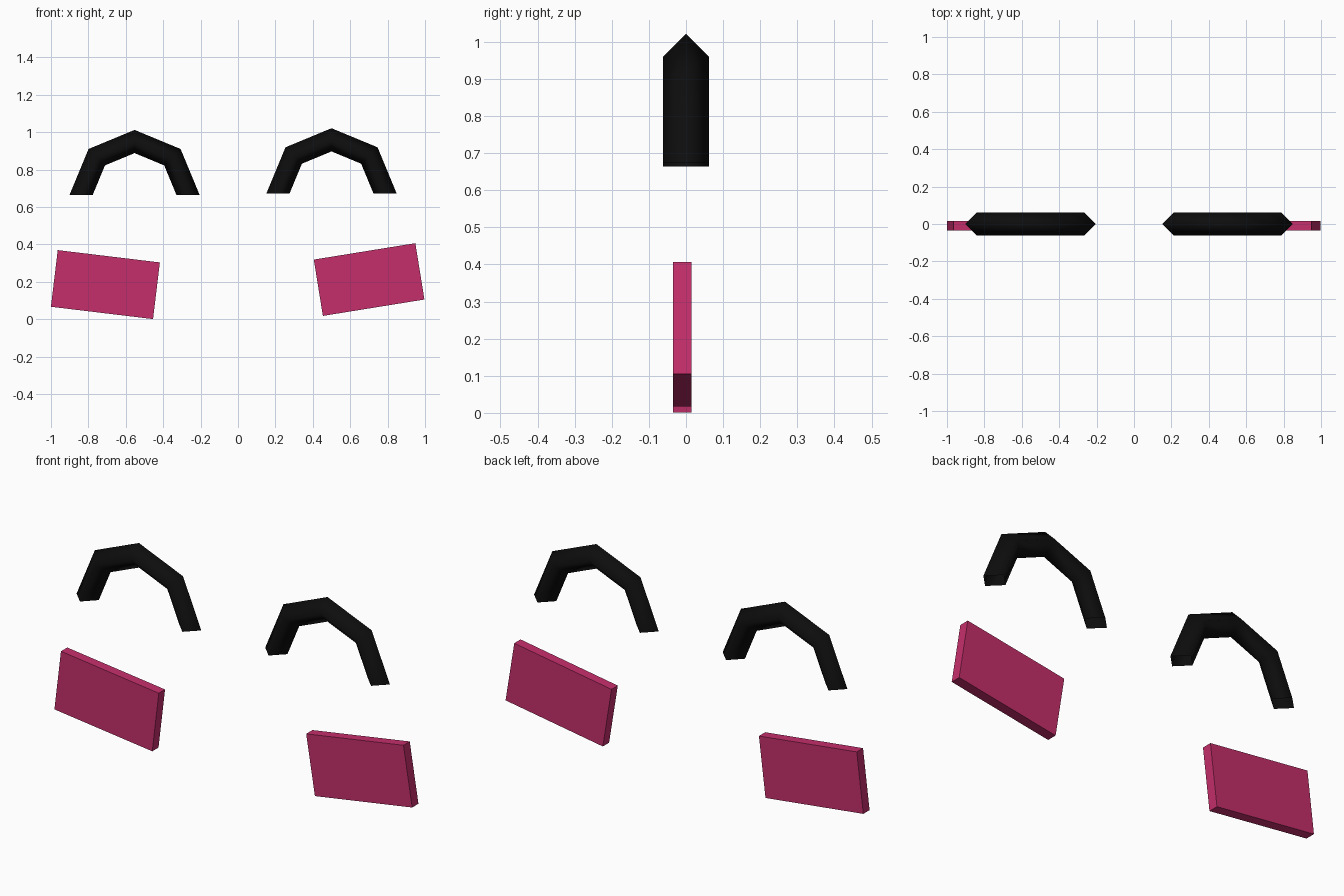
import bpy, bmesh, math
from mathutils import Matrix, Vector

if "Cube" in bpy.data.objects:
    bpy.data.objects.remove(bpy.data.objects["Cube"])


def material(name, rgb):
    m = bpy.data.materials.new(name)
    m.diffuse_color = (*rgb, 1)
    m.use_nodes = True
    m.node_tree.nodes["Principled BSDF"].inputs["Base Color"].default_value = m.diffuse_color
    return m


BLACK = material("black", (0.004, 0.004, 0.004))
PINK = material("deep pink", (0.56, 0.028, 0.15))


def add_object(name, bm, mat, location):
    bmesh.ops.recalc_face_normals(bm, faces=bm.faces)
    mesh = bpy.data.meshes.new(name)
    bm.to_mesh(mesh)
    bm.free()
    mesh.materials.append(mat)
    obj = bpy.data.objects.new(name, mesh)
    obj.location = location
    bpy.context.collection.objects.link(obj)
    return obj


def arch(name, x, z, major=0.286, minor=0.062):
    # Diamond section swept through a half circle in four steps, open ends
    bm = bmesh.new()
    section = [(major + minor, 0), (major, minor), (major - minor, 0), (major, -minor)]
    verts = [bm.verts.new((px, py, 0)) for px, py in section]
    edges = [bm.edges.new((verts[i], verts[(i + 1) % 4])) for i in range(4)]
    bmesh.ops.spin(bm, geom=verts + edges, cent=(0, 0, 0), axis=(0, -1, 0),
                   angle=math.pi, steps=4)
    for f in bm.faces:
        f.smooth = True
    add_object(name, bm, BLACK, Vector((x, 0, z)))


def plate(name, x, z, tilt):
    # Thin rectangular slab, tilted counter-clockwise as seen from the front
    bm = bmesh.new()
    bmesh.ops.create_cube(bm, size=1, matrix=Matrix.Diagonal((0.55, 0.05, 0.305, 1)))
    obj = add_object(name, bm, PINK, Vector((x, -0.01, z)))
    obj.rotation_euler.y = -tilt


# Raised arches
arch("left_arch", -0.553, 0.664)
arch("right_arch", 0.5, 0.673)

# Tilted plates below
plate("left_plate", -0.709, 0.185, -0.12)
plate("right_plate", 0.701, 0.212, 0.16)
